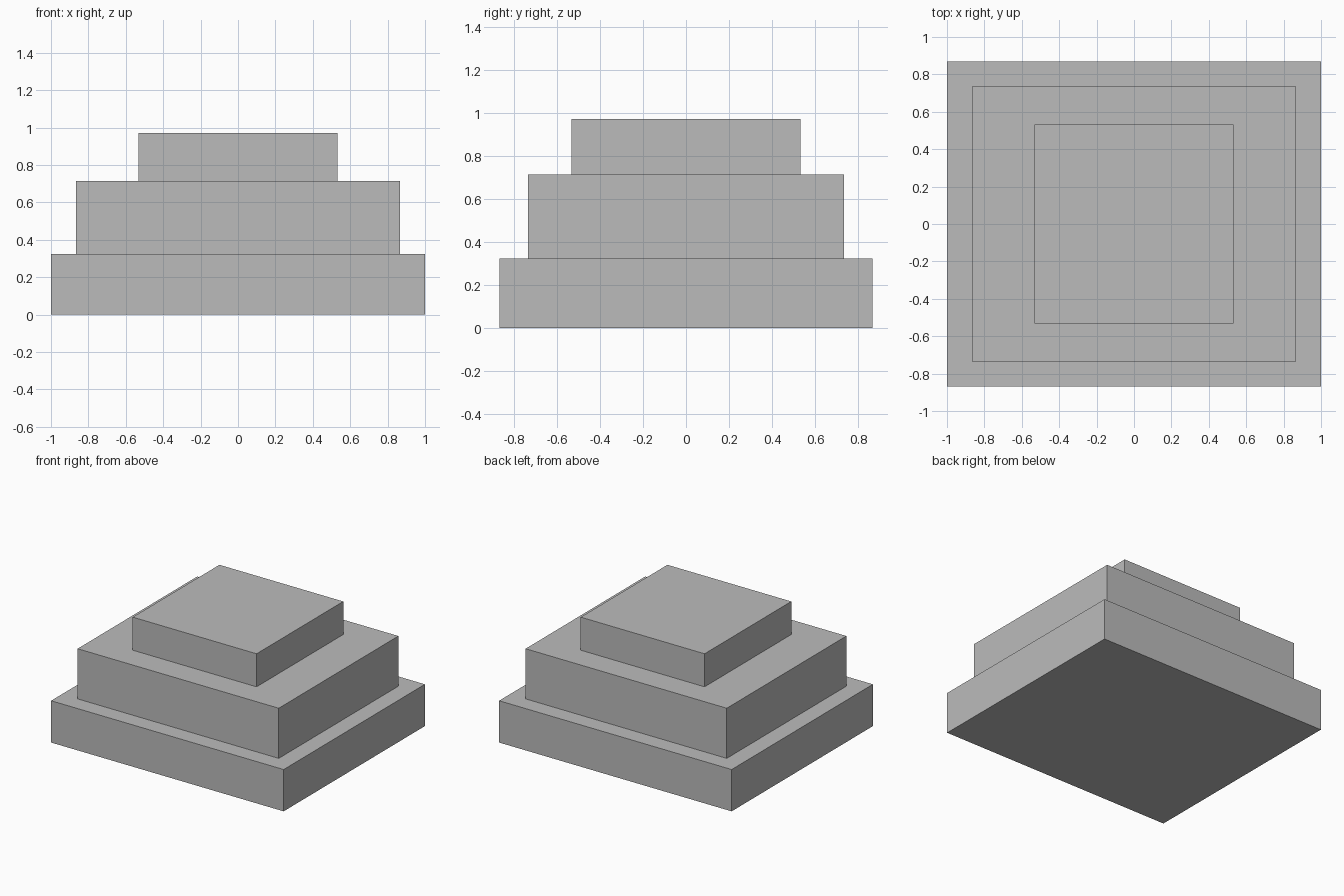
import bpy

# Remove the default cube
cube = bpy.data.objects.get("Cube")
if cube:
    bpy.data.objects.remove(cube, do_unlink=True)

# Plain grey material
grey = bpy.data.materials.new("stone_grey")
grey.use_nodes = True
colour = (0.5, 0.5, 0.5, 1)
grey.diffuse_color = colour
grey.node_tree.nodes["Principled BSDF"].inputs["Base Color"].default_value = colour


def add_tier(name, width, depth, bottom, top):
    """Box centred on the z axis between two heights."""
    bpy.ops.mesh.primitive_cube_add(size=1, location=(0, 0, (bottom + top) / 2))
    tier = bpy.context.object
    tier.name = name
    tier.scale = (width, depth, top - bottom)
    bpy.ops.object.transform_apply(location=False, rotation=False, scale=True)
    tier.data.materials.append(grey)


# Three stacked tiers
add_tier("bottom_tier", 2.0, 1.735, 0, 0.325)
add_tier("middle_tier", 1.73, 1.47, 0.325, 0.715)
add_tier("top_tier", 1.065, 1.065, 0.715, 0.972)
